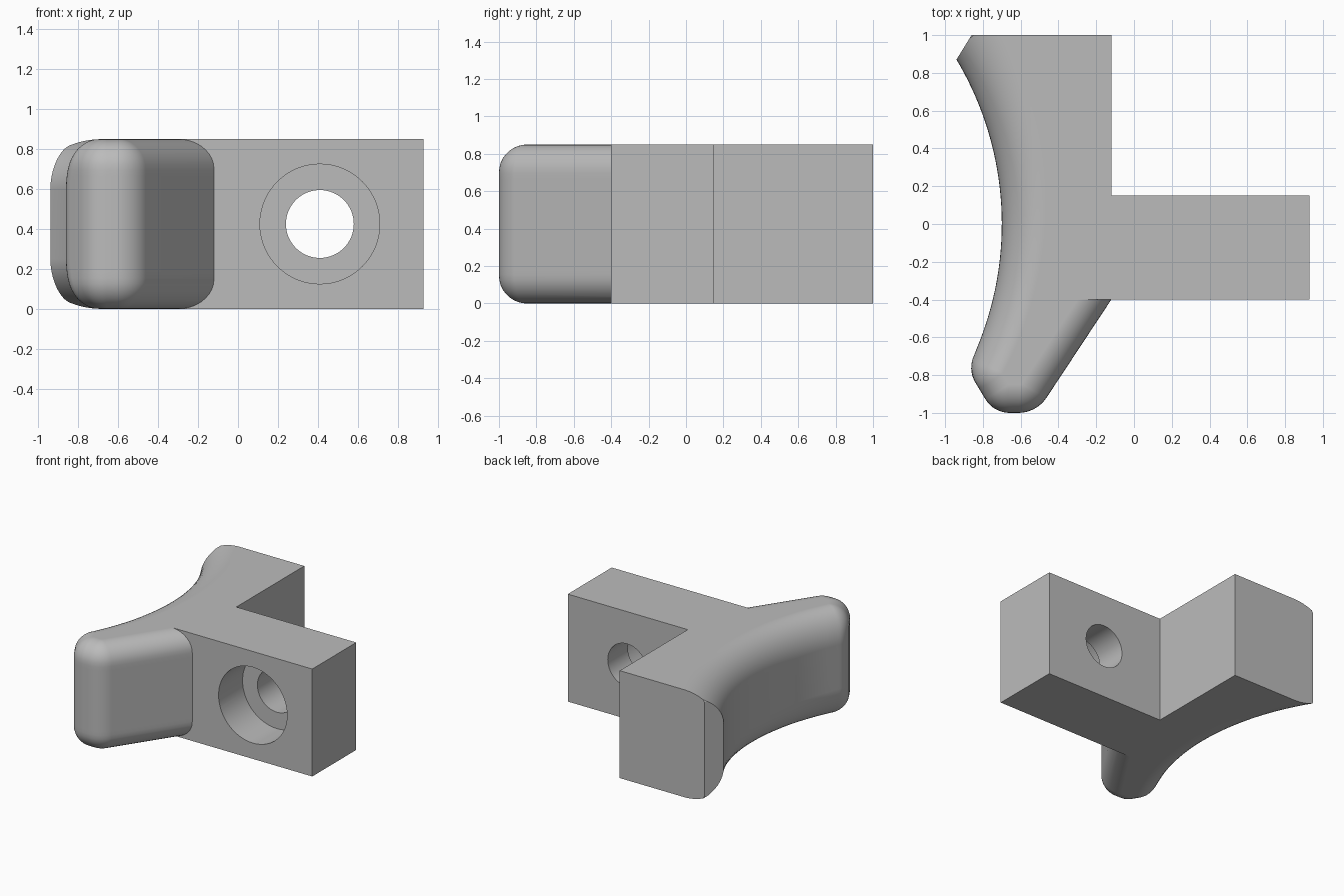
import bpy, bmesh
from math import sin, cos, sqrt, pi, atan2, tan
from mathutils import Vector, geometry

cube = bpy.data.objects.get("Cube")
if cube:
    bpy.data.objects.remove(cube, do_unlink=True)

grey = bpy.data.materials.new("plain grey")
grey.use_nodes = True
colour = (0.5, 0.5, 0.5, 1)
grey.diffuse_color = colour
grey.node_tree.nodes["Principled BSDF"].inputs["Base Color"].default_value = colour

HEIGHT = 0.85
SIDE, FRONT, BACK = -0.12, -0.4, 0.15      # planes where plate and block meet
ROUND_ARC, ROUND_TIP = 0.25, 0.15          # edge rounding of hollow side and tip


def round_corner(p, before, after, r, n=8):
    """Points of an arc of radius r at corner p, with directions in and out."""
    before, after = before.normalized(), after.normalized()
    turn = before.angle(after)
    t = r * tan(turn / 2)
    normal = Vector((-before.y, before.x))
    start = p - before * t
    return [start + before * r * sin(turn * i / n) + normal * r * (1 - cos(turn * i / n))
            for i in range(n + 1)], t


def shifted(p, direction, d):
    """A line moved inwards (to its left) by d."""
    n = Vector((-direction.y, direction.x)).normalized()
    return p + n * d, p + n * d + direction


def cross(l1, l2):
    return geometry.intersect_line_line_2d(*[q for a, b in (l1, l2)
                                             for q in (a - (b - a) * 9, b + (b - a) * 9)])


def inset(z, r):
    return r - sqrt(max(0, r * r - (r - z) ** 2)) if z < r else 0


def outline(d_arc, d_tip):
    """Plate outline with the hollow side and the tip moved inwards."""
    c, r = Vector((-2.4, 0.5 * d_arc)), 1.7 + d_arc
    # bevelled back end of the hollow side
    corner = Vector((-0.86, 1))
    hits = geometry.intersect_line_sphere_2d(Vector((-0.94, 0.87)), corner, c, r, False)
    top = max(hits, key=lambda q: q.y)
    if top.y > 1:
        top = Vector((c.x + sqrt(r * r - (1 - c.y) ** 2), 1))
        corner = top.copy()
    # straight sides around the tip
    cap_dir, tip_dir, slope_dir = Vector((0.52, -0.86)), Vector((1, 0)), Vector((0.35, 0.53))
    cap = shifted(Vector((-0.842, -0.836)), cap_dir, d_tip)
    tip = shifted(Vector((-0.7, -1)), tip_dir, d_tip)
    slope = shifted(Vector((SIDE, FRONT)), slope_dir, d_tip)
    k1 = min(geometry.intersect_line_sphere_2d(*cap, c, r, False), key=lambda q: q.y)
    arm = k1 - c
    rad = max(ROUND_TIP - d_tip, 0.01)
    f1, t = round_corner(k1, Vector((arm.y, -arm.x)), cap_dir, rad)
    f2, _ = round_corner(cross(cap, tip), cap_dir, tip_dir, rad)
    f3, _ = round_corner(cross(tip, slope), tip_dir, slope_dir, rad * 1.2)
    a0 = atan2(top.y - c.y, top.x - c.x)
    a1 = atan2(arm.y, arm.x) + t / r
    n = 36
    arc = [c + r * Vector((cos(a), sin(a)))
           for a in (a0 + (a1 - a0) * i / n for i in range(n))]
    end = cross(slope, (Vector((-1, FRONT)), Vector((0, FRONT))))
    return [corner] + arc + f1 + f2 + f3 + [end, Vector((SIDE, FRONT)), Vector((SIDE, 1))]


# plate with hollow side, built from stacked outlines
steps = 12
low = [ROUND_ARC * (1 - cos(pi / 2 * i / steps)) for i in range(steps + 1)]
bm = bmesh.new()
rings = []
for z in low + [HEIGHT - q for q in reversed(low)]:
    e = min(z, HEIGHT - z)
    pts = outline(0.92 * inset(e, ROUND_ARC), inset(e, ROUND_TIP))
    rings.append([bm.verts.new((p.x, p.y, z)) for p in pts])
for a, b in zip(rings, rings[1:]):
    for i in range(len(a)):
        j = (i + 1) % len(a)
        bm.faces.new((a[i], a[j], b[j], b[i]))
bm.faces.new(rings[0][::-1])
bm.faces.new(rings[-1])
bmesh.ops.remove_doubles(bm, verts=bm.verts, dist=0.0002)
bmesh.ops.recalc_face_normals(bm, faces=bm.faces)
mesh = bpy.data.meshes.new("bracket")
bm.to_mesh(mesh)
bm.free()
mesh.materials.append(grey)
bracket = bpy.data.objects.new("bracket", mesh)
bpy.context.collection.objects.link(bracket)


def combine(tool, operation):
    tool.data.materials.append(grey)
    bpy.ops.object.select_all(action="DESELECT")
    bpy.context.view_layer.objects.active = bracket
    bracket.select_set(True)
    mod = bracket.modifiers.new("combine", "BOOLEAN")
    mod.operation, mod.solver, mod.object = operation, "EXACT", tool
    bpy.ops.object.modifier_apply(modifier=mod.name)
    bpy.data.objects.remove(tool, do_unlink=True)


# mounting block
x0, x1 = -0.35, 0.93
bpy.ops.mesh.primitive_cube_add(size=1, location=((x0 + x1) / 2, (FRONT + BACK) / 2, HEIGHT / 2))
block = bpy.context.object
block.scale = (x1 - x0, BACK - FRONT, HEIGHT)
bpy.ops.object.transform_apply(location=False, rotation=False, scale=True)
combine(block, "UNION")

# through hole and counterbore
for radius, y0, y1 in ((0.17, -0.6, 0.4), (0.3, -0.6, -0.1)):
    bpy.ops.mesh.primitive_cylinder_add(vertices=64, radius=radius, depth=y1 - y0,
                                        location=(0.41, (y0 + y1) / 2, HEIGHT / 2),
                                        rotation=(pi / 2, 0, 0))
    combine(bpy.context.object, "DIFFERENCE")

# smooth shading with sharp edges kept
bpy.context.view_layer.objects.active = bracket
bracket.select_set(True)
bpy.ops.object.shade_smooth_by_angle(angle=0.45)
weighted = bracket.modifiers.new("flat faces", "WEIGHTED_NORMAL")
weighted.keep_sharp = True
